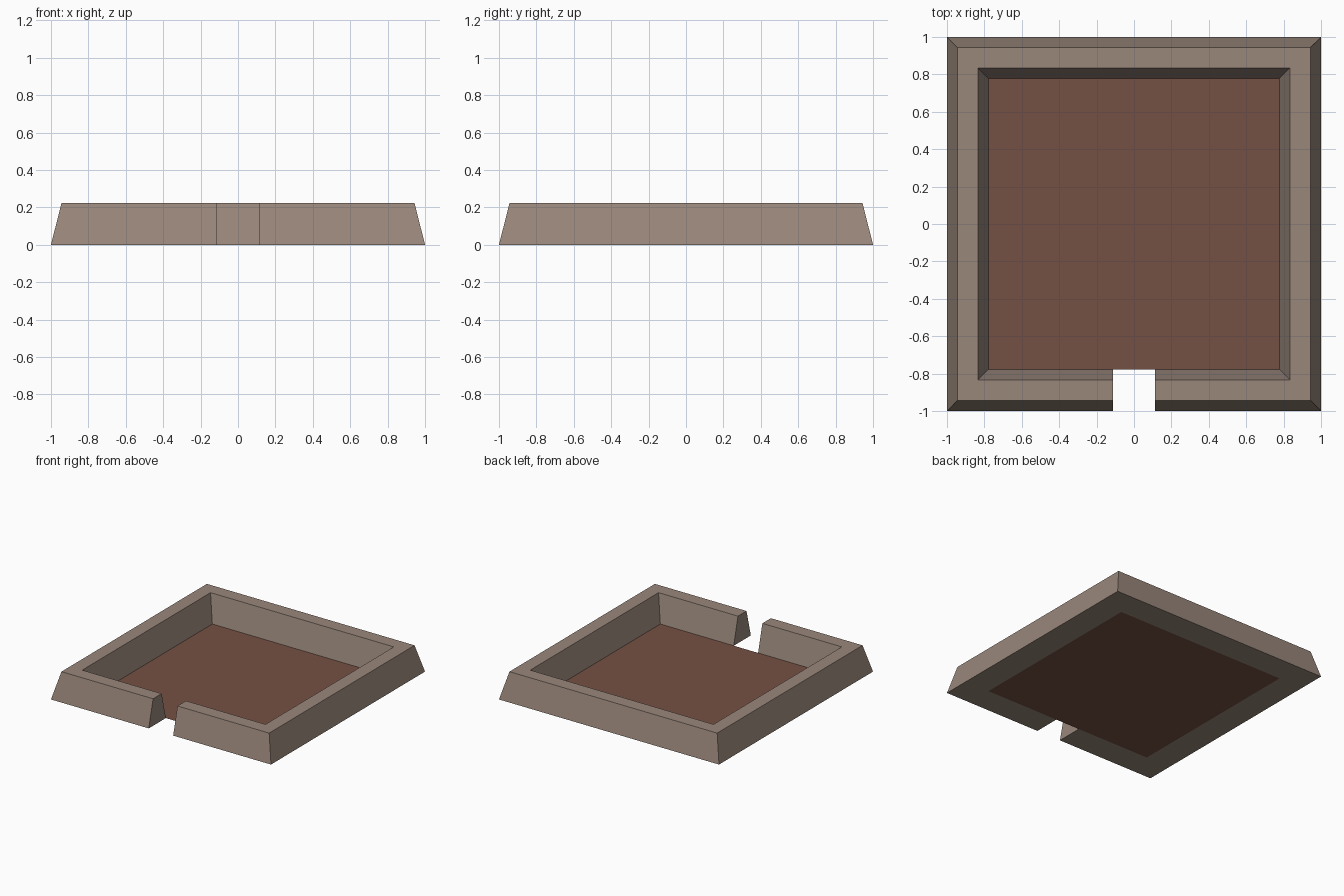
import bpy, bmesh

if "Cube" in bpy.data.objects:
    bpy.data.objects.remove(bpy.data.objects["Cube"])


def material(name, rgb):
    m = bpy.data.materials.new(name)
    m.diffuse_color = (*rgb, 1.0)
    m.use_nodes = True
    m.node_tree.nodes["Principled BSDF"].inputs["Base Color"].default_value = m.diffuse_color
    return m


def add_object(name, bm, mat):
    mesh = bpy.data.meshes.new(name)
    bm.to_mesh(mesh)
    bm.free()
    mesh.materials.append(mat)
    obj = bpy.data.objects.new(name, mesh)
    bpy.context.collection.objects.link(obj)
    return obj


stone = material("grey brown stone", (0.319, 0.242, 0.198))
earth = material("red brown earth", (0.178, 0.082, 0.056))

GAP = 0.111      # half width of the front opening
HEIGHT = 0.222
INNER = 0.778    # half width of the floor

# Enclosing wall: tapered section swept around the square with mitred corners
profile = [(1.0, 0.0), (0.944, HEIGHT), (0.833, HEIGHT), (INNER, 0.0)]


def path(d):
    return [(GAP, -d), (d, -d), (d, d), (-d, d), (-d, -d), (-GAP, -d)]


bm = bmesh.new()
rails = [[bm.verts.new((x, y, z)) for x, y in path(d)] for d, z in profile]
for a, b in zip(rails, rails[1:] + rails[:1]):
    for i in range(len(a) - 1):
        bm.faces.new((a[i], a[i + 1], b[i + 1], b[i]))
for end in (0, -1):
    bm.faces.new([r[end] for r in rails])
bmesh.ops.recalc_face_normals(bm, faces=bm.faces)
add_object("enclosing_wall", bm, stone)

# Floor inside the wall
bm = bmesh.new()
bmesh.ops.create_grid(bm, x_segments=1, y_segments=1, size=INNER)
add_object("floor", bm, earth)
